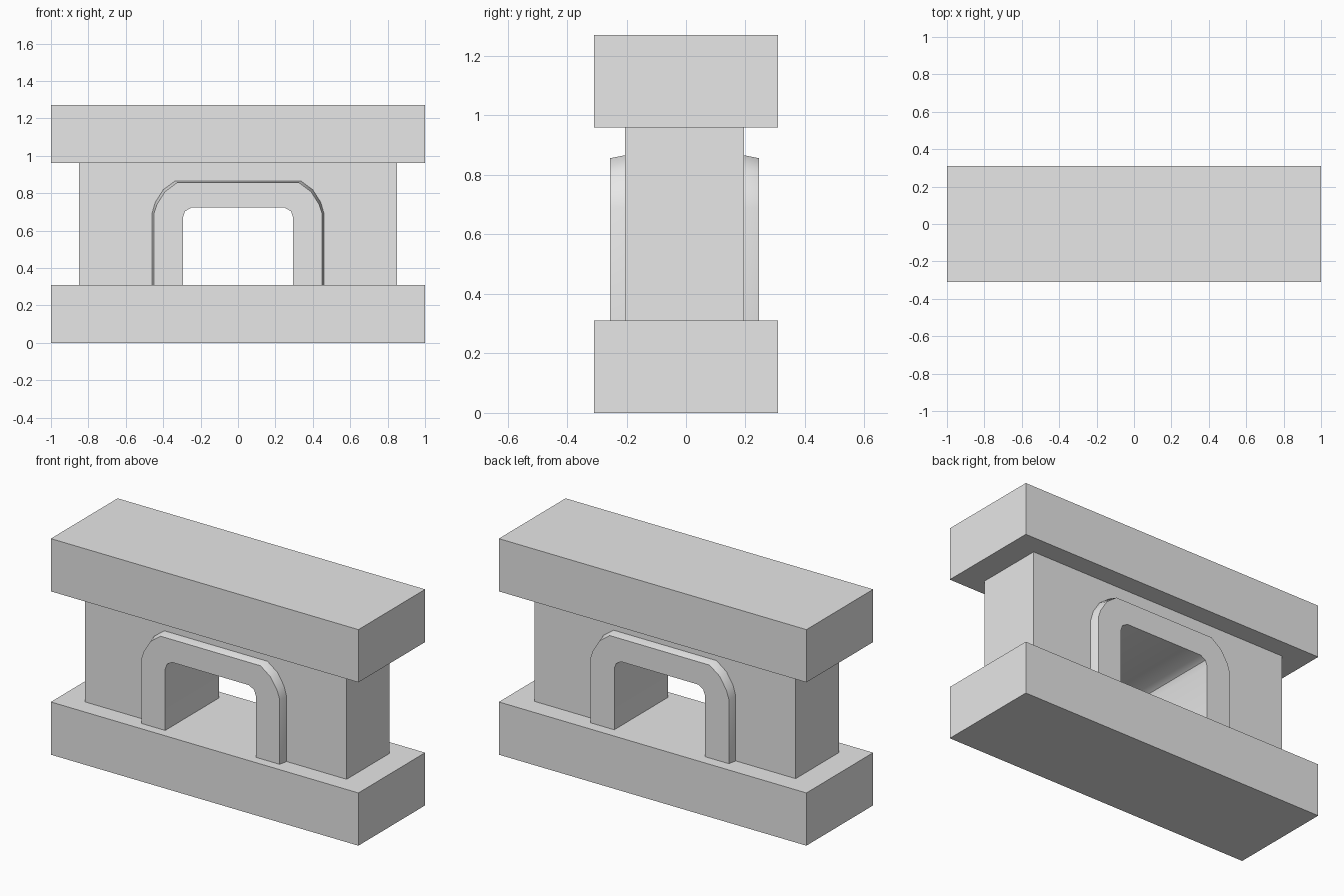
import bpy
import bmesh
import math

cube = bpy.data.objects.get("Cube")
if cube:
    bpy.data.objects.remove(cube, do_unlink=True)

# Single plain grey
stone = bpy.data.materials.new("stone grey")
stone.use_nodes = True
stone.diffuse_color = (0.8, 0.8, 0.8, 1)
stone.node_tree.nodes["Principled BSDF"].inputs["Base Color"].default_value = (0.8, 0.8, 0.8, 1)


def loft(name, sections):
    """Join matching xz outlines placed at successive y positions into a solid."""
    bm = bmesh.new()
    rings = [[bm.verts.new((x, y, z)) for x, z in pts] for y, pts in sections]
    n = len(rings[0])
    for a, b in zip(rings, rings[1:]):
        for i in range(n):
            j = (i + 1) % n
            bm.faces.new((a[i], a[j], b[j], b[i]))
    bm.faces.new(rings[0])
    bm.faces.new(rings[-1])
    bmesh.ops.recalc_face_normals(bm, faces=bm.faces)
    mesh = bpy.data.meshes.new(name)
    bm.to_mesh(mesh)
    bm.free()
    mesh.materials.append(stone)
    obj = bpy.data.objects.new(name, mesh)
    bpy.context.collection.objects.link(obj)
    bpy.ops.object.select_all(action='DESELECT')
    obj.select_set(True)
    bpy.context.view_layer.objects.active = obj
    bpy.ops.object.shade_smooth_by_angle(angle=math.radians(40))
    return obj


def slab(name, z0, z1):
    pts = [(-1, z0), (1, z0), (1, z1), (-1, z1)]
    return loft(name, [(-0.31, pts), (0.31, pts)])


def mirrored(half):
    """Right half of an arch, from foot to crown, continued down the left."""
    return half + [(-x, z) for x, z in reversed(half)]


FOOT, BODY_TOP = 0.31, 0.96

# Base and lintel
slab("base_slab", 0, FOOT)
slab("top_slab", BODY_TOP, 1.27)

# Wall, notched where the arch surround passes through it
notch = mirrored([(0.38, FOOT), (0.38, 0.70), (0.30, 0.79)])
wall = [(0.85, FOOT), (0.85, BODY_TOP), (-0.85, BODY_TOP), (-0.85, FOOT)]
outline = wall + list(reversed(notch))
loft("wall", [(-0.205, outline), (0.195, outline)])


# Arch surround: raised on both faces, with slightly drafted outer sides
def surround(inset):
    outer = [(0.46, FOOT), (0.46, 0.69), (0.443, 0.75), (0.40, 0.818), (0.335, 0.866)]
    outer = [(x - inset, z - (inset if z > 0.7 else 0)) for x, z in outer]
    inner = [(0.295, FOOT), (0.295, 0.67), (0.283, 0.703), (0.25, 0.722)]
    return mirrored(outer) + list(reversed(mirrored(inner)))


loft("arch_surround", [(-0.255, surround(0.01)), (-0.205, surround(0)),
                       (0.195, surround(0)), (0.245, surround(0.01))])
